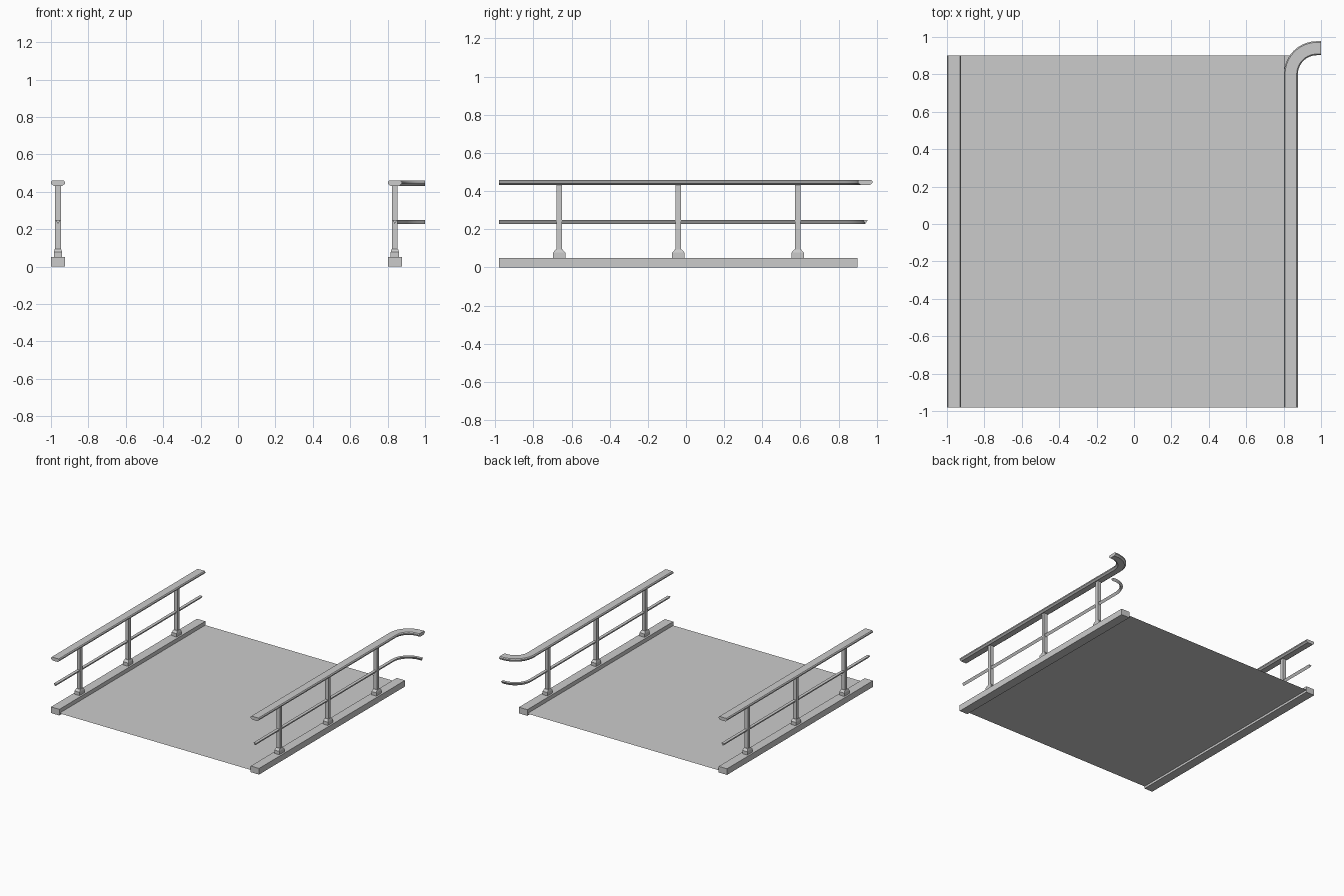
import bpy, bmesh
from math import sin, cos, pi
from mathutils import Vector

if "Cube" in bpy.data.objects:
    bpy.data.objects.remove(bpy.data.objects["Cube"])

LX, RX = -0.9625, 0.8385      # centre lines of the two railings
Y0, Y1 = -0.98, 0.90          # deck ends


def finish(name, bm):
    bmesh.ops.recalc_face_normals(bm, faces=bm.faces)
    mesh = bpy.data.meshes.new(name)
    bm.to_mesh(mesh)
    bm.free()
    ob = bpy.data.objects.new(name, mesh)
    bpy.context.collection.objects.link(ob)
    return ob


def sweep(name, profile, path, bend=False):
    """Sweep an (offset, z) profile along a horizontal path."""
    bm = bmesh.new()
    pts = [Vector(p) for p in path]
    rings = []
    for i, p in enumerate(pts):
        a, b = pts[max(i - 1, 0)], pts[min(i + 1, len(pts) - 1)]
        t = (b - a).normalized()
        n = Vector((t.y, -t.x))
        rings.append([bm.verts.new((p.x + n.x * u, p.y + n.y * u, z)) for u, z in profile])
    k = len(profile)
    for r, s in zip(rings, rings[1:]):
        for j in range(k):
            bm.faces.new((r[j], r[(j + 1) % k], s[(j + 1) % k], s[j]))
    bm.faces.new(rings[0])
    bm.faces.new(rings[-1])
    ob = finish(name, bm)
    if bend:
        bpy.ops.object.select_all(action='DESELECT')
        bpy.context.view_layer.objects.active = ob
        ob.select_set(True)
        bpy.ops.object.shade_smooth_by_angle(angle=0.45)
    return ob


def stack(name, x, y, layers):
    """Loft rectangular sections given as (width_x, width_y, z)."""
    bm = bmesh.new()
    rings = [[bm.verts.new((x + sx * w / 2, y + sy * d / 2, z))
              for sx, sy in ((-1, -1), (1, -1), (1, 1), (-1, 1))] for w, d, z in layers]
    for r, s in zip(rings, rings[1:]):
        for j in range(4):
            bm.faces.new((r[j], r[(j + 1) % 4], s[(j + 1) % 4], s[j]))
    bm.faces.new(rings[0])
    bm.faces.new(rings[-1])
    return finish(name, bm)


# Rail paths: straight on the left, flared outward at the back on the right
R = 0.14
straight = [(LX, Y0), (LX, Y1)]
flared = [(RX, Y0), (RX, 0.79)]
flared += [(RX + R - R * cos(a), 0.80 + R * sin(a)) for a in (i * pi / 20 for i in range(11))]
flared += [(1.0, 0.80 + R)]

handrail = [(-.0375, .443), (-.0375, .452), (-.031, .459), (.031, .459),
            (.0375, .452), (.0375, .443), (.024, .432), (-.024, .432)]
lower_rail = [(-.0125, .248), (.0125, .248), (0, .228)]

for side, x, path in (("left", LX, straight), ("right", RX, flared)):
    # Kerb beam and rails
    stack(side + "_kerb", x, (Y0 + Y1) / 2, [(.075, Y1 - Y0, 0), (.075, Y1 - Y0, .05)])
    sweep(side + "_handrail", handrail, path, side == "right")
    sweep(side + "_lower_rail", lower_rail, path, side == "right")
    # Posts with tapered feet
    for i, y in enumerate((-0.665, -0.04, 0.585)):
        stack(f"{side}_post_{i + 1}", x, y, [(.03, .028, .08), (.03, .028, .437)])
        stack(f"{side}_post_foot_{i + 1}", x, y,
              [(.045, .065, .049), (.045, .065, .077), (.034, .036, .094)])

# Thin deck sheet between the kerbs
bm = bmesh.new()
bm.faces.new([bm.verts.new((x, y, .018)) for x, y in
              ((LX + .0375, Y0), (RX - .0375, Y0), (RX - .0375, Y1), (LX + .0375, Y1))])
deck = finish("deck", bm)
if deck.data.polygons[0].normal.z < 0:
    deck.data.flip_normals()
